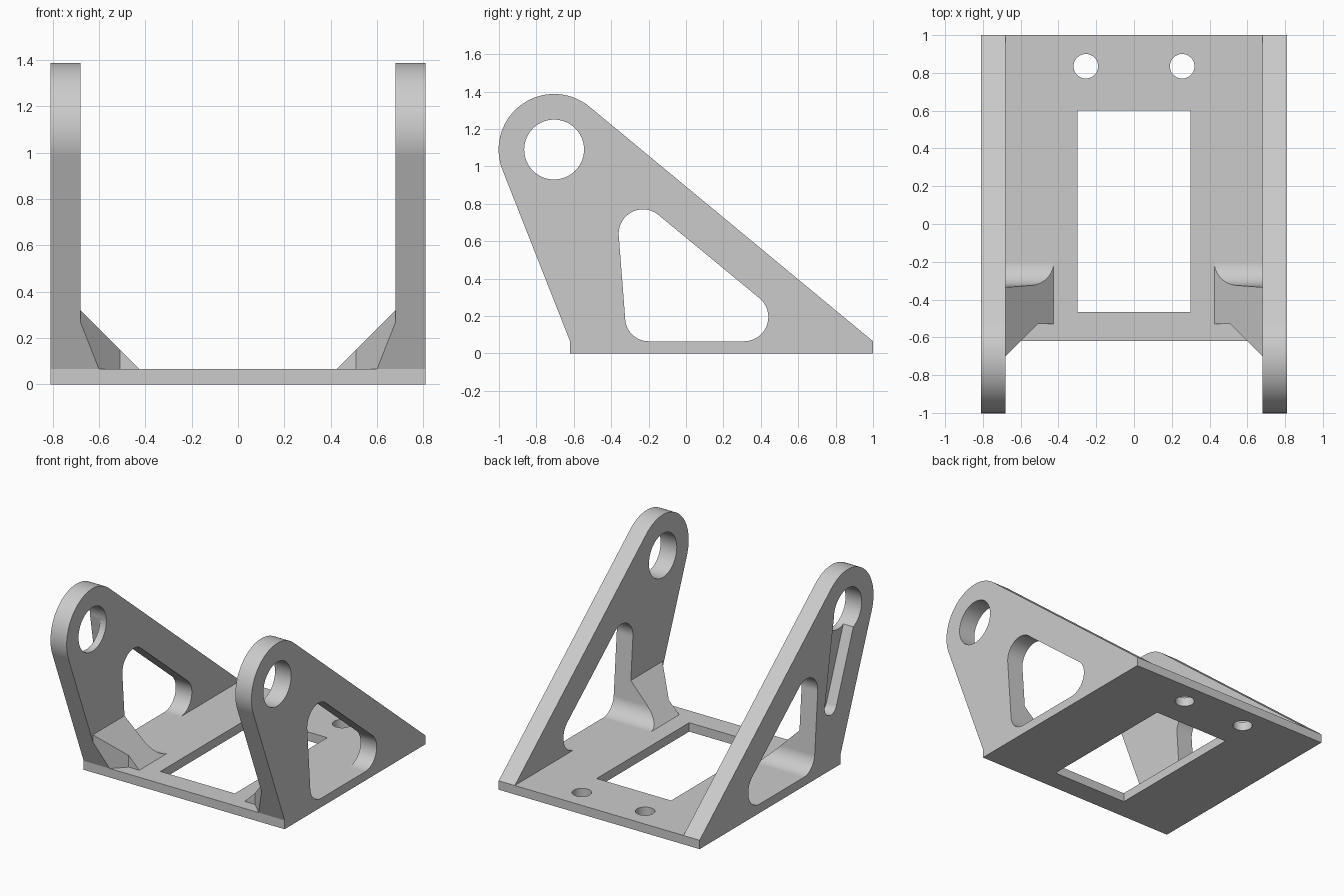
import bpy, bmesh
from math import acos, atan2, cos, sin, hypot, pi, radians
from mathutils import Vector

if "Cube" in bpy.data.objects:
    bpy.data.objects.remove(bpy.data.objects["Cube"])

grey = bpy.data.materials.new("light grey")
grey.use_nodes = True
colour = (0.6, 0.6, 0.6, 1)
grey.diffuse_color = colour
grey.node_tree.nodes["Principled BSDF"].inputs["Base Color"].default_value = colour

HALF, INNER = 0.81, 0.68      # outer and inner faces of the side plates
FRONT, FLOOR = -0.62, 0.065   # front edge and top of the base


def rounded(circles):
    """Counter-clockwise outline wrapped round circles (u, v, radius); radius 0 is a corner."""
    n, normals, pts = len(circles), [], []
    for i, (u, v, r) in enumerate(circles):
        u2, v2, r2 = circles[(i + 1) % n]
        du, dv = u2 - u, v2 - v
        normals.append(atan2(dv, du) - acos((r - r2) / hypot(du, dv)))
    for i, (u, v, r) in enumerate(circles):
        if r == 0:
            pts.append((u, v))
            continue
        start, sweep = normals[i - 1], (normals[i] - normals[i - 1]) % (2 * pi)
        steps = max(4, int(sweep / radians(4)))
        for k in range(steps + 1):
            a = start + sweep * k / steps
            pts.append((u + r * cos(a), v + r * sin(a)))
    return pts


def disc(u, v, r, sides=72):
    return [(u + r * cos(2 * pi * k / sides), v + r * sin(2 * pi * k / sides)) for k in range(sides)]


def rect(u0, v0, u1, v1):
    return [(u0, v0), (u1, v0), (u1, v1), (u0, v1)]


def prism(name, pts, axis, lo, hi, planes=()):
    """Extrude an outline along x or z, then slice off what lies beyond each plane."""
    place = (lambda u, v, w: (w, u, v)) if axis == "x" else (lambda u, v, w: (u, v, w))
    bm = bmesh.new()
    face = bm.faces.new([bm.verts.new(place(u, v, lo)) for u, v in pts])
    out = bmesh.ops.extrude_face_region(bm, geom=[face])
    verts = [e for e in out["geom"] if isinstance(e, bmesh.types.BMVert)]
    bmesh.ops.translate(bm, verts=verts, vec=place(0, 0, hi - lo))
    for point, normal in planes:
        geom = bm.verts[:] + bm.edges[:] + bm.faces[:]
        cut = bmesh.ops.bisect_plane(bm, geom=geom, plane_co=point, plane_no=normal, clear_outer=True)
        edges = [e for e in cut["geom_cut"] if isinstance(e, bmesh.types.BMEdge)]
        bmesh.ops.holes_fill(bm, edges=edges, sides=0)
    bmesh.ops.recalc_face_normals(bm, faces=bm.faces[:])
    mesh = bpy.data.meshes.new(name)
    bm.to_mesh(mesh)
    bm.free()
    mesh.materials.append(grey)
    ob = bpy.data.objects.new(name, mesh)
    bpy.context.collection.objects.link(ob)
    return ob


def activate(ob):
    bpy.ops.object.select_all(action="DESELECT")
    ob.select_set(True)
    bpy.context.view_layer.objects.active = ob


def carve(ob, *cutter):
    """Cut a prism out of the object."""
    tool = prism("cutter", *cutter)
    mod = ob.modifiers.new("cut", "BOOLEAN")
    mod.operation, mod.solver, mod.object = "DIFFERENCE", "EXACT", tool
    activate(ob)
    bpy.ops.object.modifier_apply(modifier=mod.name)
    bpy.data.objects.remove(tool)


def finish(ob):
    activate(ob)
    bpy.ops.object.shade_smooth_by_angle(angle=radians(20))
    mod = ob.modifiers.new("even shading", "WEIGHTED_NORMAL")
    mod.keep_sharp = True


# Side outlines in y, z
head = (-0.705, 1.09, 0.297)
plate_outline = rounded([(FRONT, 0, 0), (1, 0, 0), (1, FLOOR, 0), head, (FRONT, FLOOR, 0)])
opening = rounded([(-0.2, 0.19, 0.125), (0.31, 0.195, 0.13), (-0.23, 0.64, 0.13)])
pocket = rounded([(-0.51, 0.47, 0.07), (-0.545, 1.09, 0), (-0.83, 1.1, 0)])

# Base with window and two screw holes
base = prism("base_plate", rect(-INNER, FRONT, INNER, 1), "z", 0, FLOOR)
carve(base, rect(-0.3, -0.465, 0.3, 0.6), "z", -0.1, 0.2)
for x in (-0.255, 0.255):
    carve(base, disc(x, 0.835, 0.065), "z", -0.1, 0.2)
finish(base)

# Side plates with pivot hole and triangular opening
for name, lo, hi in (("left_plate", INNER, HALF), ("right_plate", -HALF, -INNER)):
    plate = prism(name, plate_outline, "x", lo, hi)
    carve(plate, opening, "x", lo - 0.1, hi + 0.1)
    carve(plate, disc(-0.705, 1.09, 0.16), "x", lo - 0.1, hi + 0.1)
    if name == "right_plate":
        # Shallow pocket below the hole, on the outer face
        carve(plate, pocket, "x", lo - 0.1, lo + 0.08)
    finish(plate)

# Corner gussets, sloped on top and flush with the plates' leaning front edge
tangent = plate_outline[-2]
lean = Vector((0, FLOOR - tangent[1], tangent[0] - FRONT))
plan = [(0.425, -0.2), (0.425, -0.53), (0.51, -0.53), (INNER, -0.70), (INNER, -0.2)]
gussets = prism("corner_gussets", plan, "z", FLOOR, 0.4, [
    ((INNER, 0, 0.32), (-1, 0, 1)),
    ((0, FRONT, FLOOR), lean)])
carve(gussets, opening, "x", 0.3, 0.9)
mirror = gussets.modifiers.new("mirror", "MIRROR")
mirror.use_mirror_merge = False
finish(gussets)
